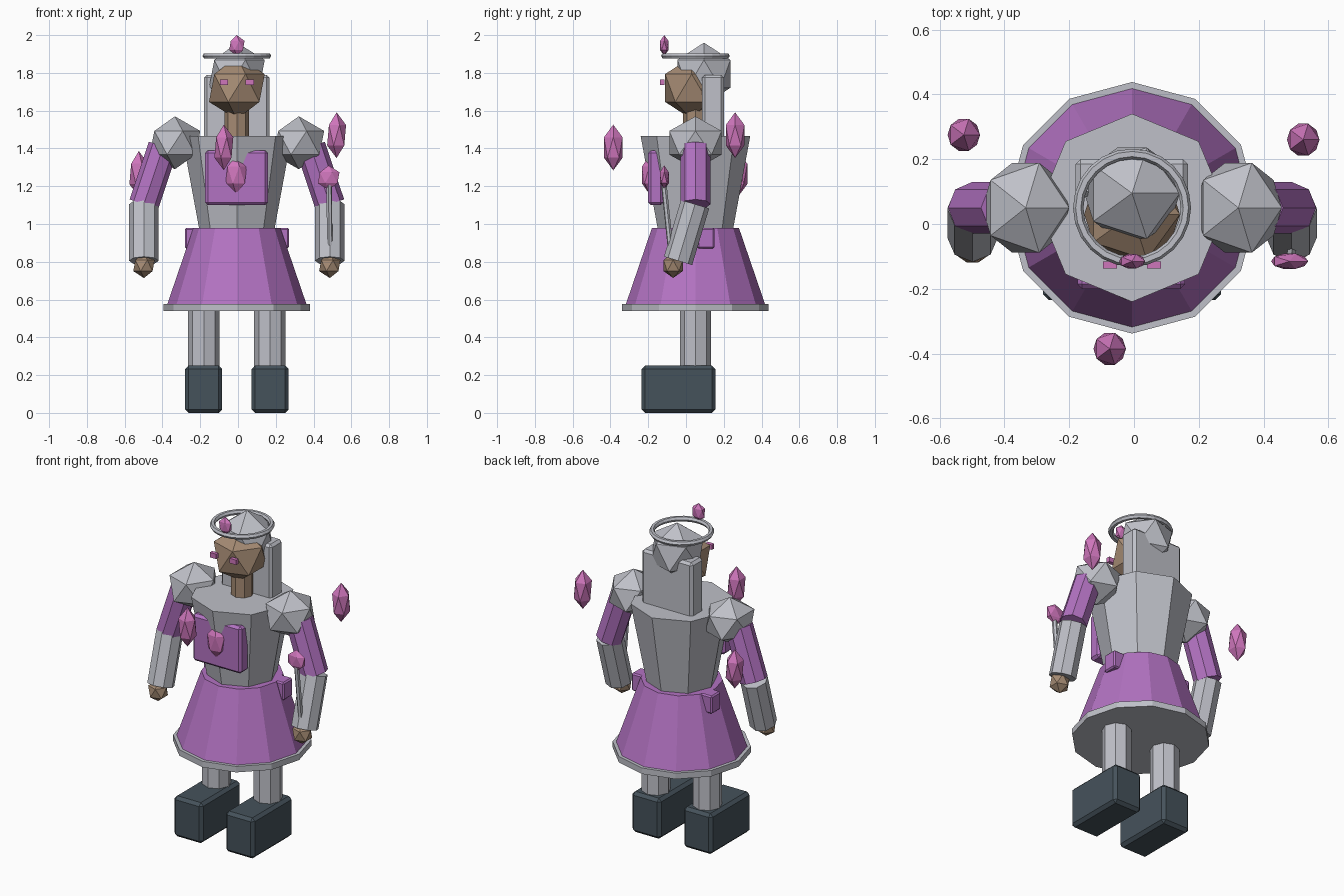
import bpy
from mathutils import Vector

if "Cube" in bpy.data.objects:
    bpy.data.objects.remove(bpy.data.objects["Cube"])


def material(name, rgb):
    m = bpy.data.materials.new(name)
    m.diffuse_color = (*rgb, 1)
    m.use_nodes = True
    m.node_tree.nodes["Principled BSDF"].inputs["Base Color"].default_value = m.diffuse_color
    return m


SILVER = material("silver", (0.52, 0.53, 0.58))
PURPLE = material("purple", (0.45, 0.17, 0.54))
PINK = material("pink", (0.62, 0.18, 0.50))
SKIN = material("tan", (0.38, 0.26, 0.175))
DARK = material("dark_slate", (0.06, 0.085, 0.105))

CX, CY = -0.006, 0.05   # body axis


def finish(name, mat):
    ob = bpy.context.object
    ob.name = name
    ob.data.materials.append(mat)
    return ob


def gem(name, mat, center, radii):
    """Faceted icosahedron stretched to the given radii."""
    bpy.ops.mesh.primitive_ico_sphere_add(subdivisions=1, radius=1, location=center)
    bpy.context.object.scale = radii
    return finish(name, mat)


def cone(name, mat, z0, z1, r0, r1, sides):
    """Upright tapered prism on the body axis."""
    bpy.ops.mesh.primitive_cone_add(vertices=sides, radius1=r0, radius2=r1, depth=z1 - z0,
                                    location=(CX, CY, (z0 + z1) / 2))
    return finish(name, mat)


def rod(name, mat, a, b, r, sides=8):
    """Prism between two points."""
    a, b = Vector(a), Vector(b)
    bpy.ops.mesh.primitive_cylinder_add(vertices=sides, radius=r, depth=(b - a).length,
                                        location=(a + b) / 2)
    ob = bpy.context.object
    ob.rotation_euler = Vector((0, 0, 1)).rotation_difference(b - a).to_euler()
    return finish(name, mat)


def box(name, mat, lo, hi, bevel=0.0):
    """Box between two corners with an optional chamfer."""
    lo, hi = Vector(lo), Vector(hi)
    bpy.ops.mesh.primitive_cube_add(size=1, location=(lo + hi) / 2)
    ob = finish(name, mat)
    for v in ob.data.vertices:
        v.co = Vector(c * s for c, s in zip(v.co, hi - lo))
    if bevel:
        m = ob.modifiers.new("chamfer", "BEVEL")
        m.width, m.segments = bevel, 1
    return ob


# Skirt, hem and torso
cone("hem", SILVER, 0.54, 0.577, 0.388, 0.388, 12)
cone("skirt", PURPLE, 0.565, 0.98, 0.372, 0.23, 12)
cone("torso", SILVER, 0.95, 1.465, 0.195, 0.29, 8)

# Chest plate and its gem
box("chest_plate", PURPLE, (-0.175, -0.2, 1.1), (0.158, -0.12, 1.39), 0.015)
gem("chest_gem", PINK, (-0.01, -0.195, 1.26), (0.063, 0.045, 0.1))

# Neck, head, hair
rod("neck", SKIN, (CX, CY, 1.43), (CX, CY, 1.65), 0.065)
gem("head", SKIN, (CX, 0.03, 1.72), (0.165, 0.165, 0.165))
gem("hair_cap", SILVER, (CX, 0.095, 1.795), (0.165, 0.165, 0.165))
box("back_hair", SILVER, (-0.18, 0.085, 1.35), (0.166, 0.2, 1.79), 0.015)

# Circlet with front gem
bpy.ops.mesh.primitive_torus_add(major_radius=0.166, minor_radius=0.016, major_segments=24,
                                 minor_segments=6, location=(CX, CY, 1.89))
finish("circlet", SILVER)
gem("circlet_gem", PINK, (CX, -0.115, 1.945), (0.045, 0.026, 0.055))

# Paired parts
for side, s in (("left", -1), ("right", 1)):
    def x(d):
        return CX + s * d

    ex = x(0.068)
    box(side + "_eye", PINK, (ex - 0.022, -0.138, 1.735), (ex + 0.022, -0.115, 1.765))
    gem(side + "_shoulder_pad", SILVER, (x(0.328), CY, 1.43), (0.15, 0.163, 0.14))
    rod(side + "_upper_arm", PURPLE, (x(0.39), CY, 1.41), (x(0.492), CY, 1.105), 0.08)
    rod(side + "_forearm", SILVER, (x(0.492), 0.048, 1.105), (x(0.492), -0.042, 0.805), 0.078)
    gem(side + "_hand", SKIN, (x(0.492), -0.068, 0.78), (0.063, 0.06, 0.066))
    hx = sorted((x(0.17), x(0.275)))
    box(side + "_hip_pouch", PURPLE, (hx[0], 0.06, 0.87), (hx[1], 0.15, 0.98), 0.008)
    rod(side + "_leg", SILVER, (x(0.175), CY, 0.2), (x(0.175), CY, 0.56), 0.083)
    bx = x(0.176)
    box(side + "_boot", DARK, (bx - 0.098, -0.235, 0), (bx + 0.098, 0.155, 0.25), 0.018)

# Wand held in the right hand
rod("wand", SILVER, (0.482, -0.118, 1.22), (0.487, -0.075, 0.8), 0.015, 6)
gem("wand_gem", PINK, (0.48, -0.115, 1.245), (0.064, 0.028, 0.065))

# Floating crystals
for i, c in enumerate(((0.522, 0.26, 1.47), (-0.525, 0.275, 1.265), (-0.075, -0.385, 1.405))):
    gem("floating_crystal_%d" % (i + 1), PINK, c, (0.056, 0.058, 0.121))
